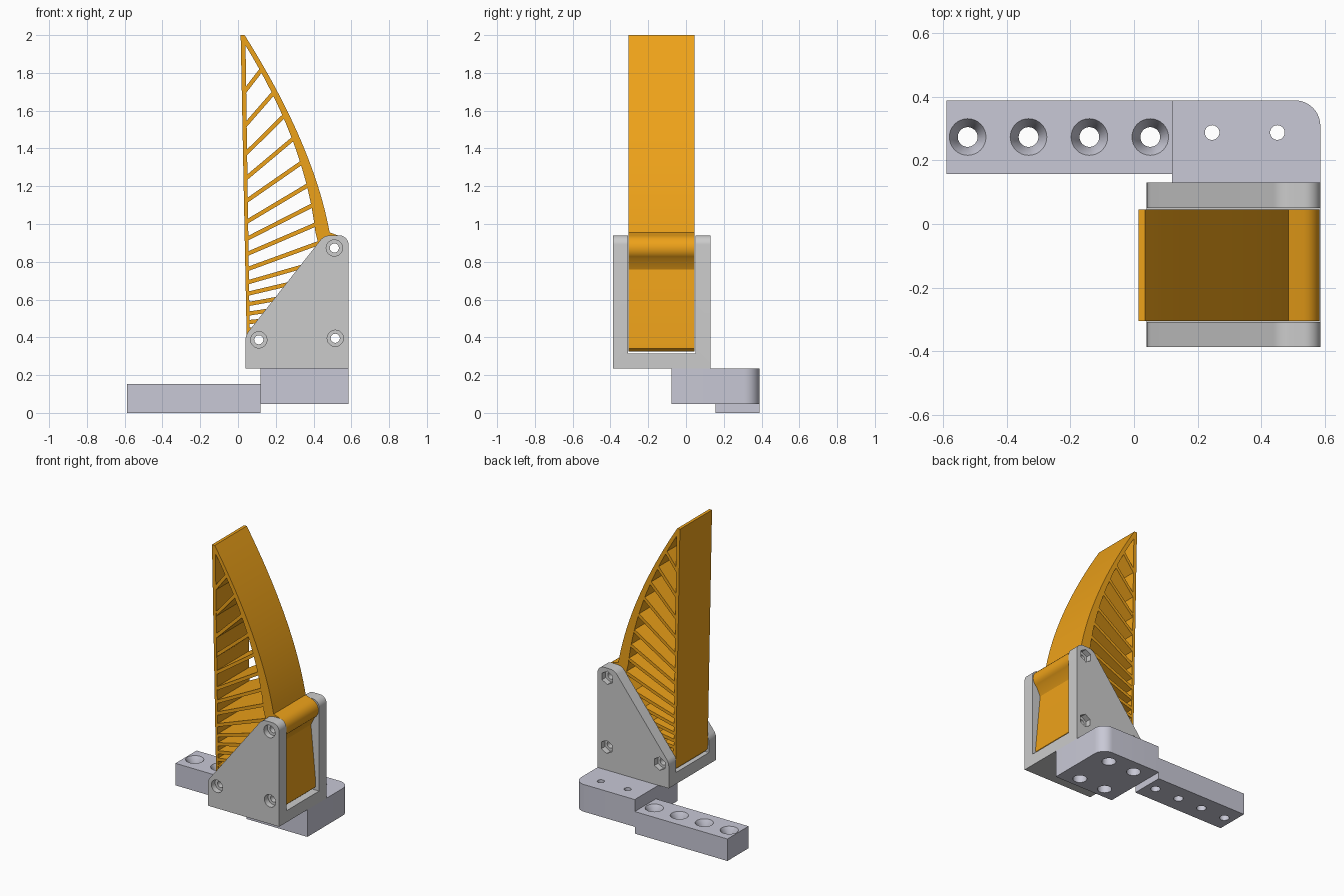
import bpy, bmesh, math
from mathutils import Matrix, Vector

if "Cube" in bpy.data.objects:
    bpy.data.objects.remove(bpy.data.objects["Cube"])


def obj_from(name, bm):
    bmesh.ops.recalc_face_normals(bm, faces=bm.faces)
    me = bpy.data.meshes.new(name)
    bm.to_mesh(me)
    bm.free()
    ob = bpy.data.objects.new(name, me)
    bpy.context.collection.objects.link(ob)
    return ob


def add_prism(bm, pts, axis, a, b):
    # extrude a 2D outline along y (points are x,z) or z (points are x,y)
    place = (lambda p, t: (p[0], t, p[1])) if axis == 'y' else (lambda p, t: (p[0], p[1], t))
    lo = [bm.verts.new(place(p, a)) for p in pts]
    hi = [bm.verts.new(place(p, b)) for p in pts]
    bm.faces.new(lo)
    bm.faces.new(hi[::-1])
    n = len(pts)
    for i in range(n):
        j = (i + 1) % n
        bm.faces.new((lo[i], lo[j], hi[j], hi[i]))


def prism(name, pts, axis, a, b):
    bm = bmesh.new()
    add_prism(bm, pts, axis, a, b)
    return obj_from(name, bm)


def rect(x0, x1, y0, y1):
    return [(x0, y0), (x1, y0), (x1, y1), (x0, y1)]


def arc(cx, cy, r, a0, a1, n=10):
    angs = [math.radians(a0 + (a1 - a0) * i / n) for i in range(n + 1)]
    return [(cx + r * math.cos(a), cy + r * math.sin(a)) for a in angs]


def bezier(p0, p1, p2, n=24):
    return [tuple((1 - t) ** 2 * a + 2 * t * (1 - t) * b + t * t * c
                  for a, b, c in zip(p0, p1, p2)) for t in [i / n for i in range(n + 1)]]


def cone(start, end, r0, r1=None, seg=32):
    # round or hexagonal cutter between two points
    s, e = Vector(start), Vector(end)
    rot = (e - s).to_track_quat('Z', 'Y').to_matrix().to_4x4()
    bm = bmesh.new()
    bmesh.ops.create_cone(bm, cap_ends=True, segments=seg, radius1=r0,
                          radius2=r0 if r1 is None else r1, depth=(e - s).length,
                          matrix=Matrix.Translation((s + e) / 2) @ rot)
    return obj_from("cutter", bm)


def cut(ob, cutters):
    for c in cutters:
        c.hide_render = True
        m = ob.modifiers.new("cut", 'BOOLEAN')
        m.operation, m.solver, m.object = 'DIFFERENCE', 'EXACT', c
        bpy.context.view_layer.objects.active = ob
        bpy.ops.object.modifier_apply(modifier=m.name)
        bpy.data.objects.remove(c, do_unlink=True)


def material(name, color):
    m = bpy.data.materials.new(name)
    m.diffuse_color = color
    m.use_nodes = True
    m.node_tree.nodes["Principled BSDF"].inputs["Base Color"].default_value = m.diffuse_color
    return m


PINS = [(0.11, 0.387), (0.51, 0.873), (0.515, 0.395)]
F0, F1 = -0.304, 0.046      # finger depth range

# long arm with four countersunk screw holes
arm = prism("mounting_arm", rect(-0.588, 0.12, 0.157, 0.388), 'z', 0.0, 0.152)
for i in range(4):
    x = -0.522 + 0.191 * i
    cut(arm, [cone((x, 0.273, -0.1), (x, 0.273, 0.3), 0.031),
              cone((x, 0.273, 0.102), (x, 0.273, 0.153), 0.031, 0.058)])

# mounting block with one rounded corner and counterbores underneath
block = prism("mounting_block",
              [(0.12, -0.078), (0.585, -0.078)] + arc(0.505, 0.308, 0.08, 0, 90)
              + [(0.12, 0.388)], 'z', 0.047, 0.235)
for x in (0.245, 0.45):
    for y in (0.0, 0.287):
        cut(block, [cone((x, y, -0.1), (x, y, 0.4), 0.023),
                    cone((x, y, 0.0), (x, y, 0.11), 0.045)])

# U-shaped bracket: two triangular cheeks on a floor plate
cheek = ([(0.04, 0.235), (0.585, 0.235)] + arc(0.535, 0.89, 0.05, 0, 90)
         + arc(0.49, 0.87, 0.07, 90, 142) + arc(0.11, 0.387, 0.07, 142, 180))
bracket = prism("bracket", cheek, 'y', -0.386, 0.131)
gap = bmesh.new()
add_prism(gap, rect(-1, 2, 0.315, 2), 'y', -0.308, 0.05)
cut(bracket, [obj_from("cutter", gap)])
for x, z in PINS:
    cut(bracket, [cone((x, -0.6, z), (x, 0.4, z), 0.024),
                  cone((x, -0.5, z), (x, -0.346, z), 0.043),
                  cone((x, 0.091, z), (x, 0.3, z), 0.046, seg=6)])

# flexible finger: thin front wall, curved back wall and pinned base
outline = ([(0.047, 0.345), (0.06, 0.325), (0.545, 0.325), (0.562, 0.34), (0.562, 0.37),
            (0.525, 0.76)]
           + arc(0.515, 0.873, 0.068, -55, 75)
           + bezier((0.485, 0.955), (0.40, 1.42), (0.035, 2.0)) + [(0.014, 2.0)])
inner = bezier((0.04, 1.945), (0.355, 1.43), (0.41, 0.955))
finger = prism("finger_shell", outline, 'y', F0, F1)
cut(finger, [prism("cutter", inner + [(0.43, 0.88), (0.08, 0.43), (0.062, 0.43)],
                   'y', -0.5, 0.3)])
cut(finger, [cone((x, -0.6, z), (x, 0.4, z), 0.024) for x, z in PINS])

# cross ribs between the finger walls, flatter toward the base
ribs = bmesh.new()
RIBS = [(1.70, 1.82), (1.52, 1.70), (1.37, 1.58), (1.24, 1.46), (1.12, 1.33),
        (1.01, 1.21), (0.92, 1.10), (0.84, 1.00), (0.76, 0.90), (0.69, 0.80),
        (0.63, 0.72), (0.575, 0.645), (0.525, 0.58), (0.48, 0.52), (0.44, 0.47)]
for zl, zr in RIBS:
    xr = min(inner, key=lambda p: abs(p[1] - zr))[0] + 0.012 if zr > 0.95 else 0.43
    xl = 0.03 + 0.021 * (2 - zl) / 1.6
    h = 0.011 * math.hypot(xr - xl, zr - zl) / (xr - xl)
    add_prism(ribs, [(xl, zl - h), (xr, zr - h), (xr, zr + h), (xl, zl + h)],
              'y', F0 + 0.001, F1 - 0.001)
rib_ob = obj_from("finger_ribs", ribs)

# colours and smooth shading
orange = material("orange", (0.85, 0.36, 0.01, 1))
pale = material("pale_grey", (0.58, 0.58, 0.67, 1))
for ob, m in ((finger, orange), (rib_ob, orange), (arm, pale), (block, pale)):
    ob.data.materials.clear()
    ob.data.materials.append(m)
bpy.ops.object.select_all(action='DESELECT')
for ob in (arm, block, bracket, finger, rib_ob):
    ob.select_set(True)
bpy.context.view_layer.objects.active = finger
bpy.ops.object.shade_smooth_by_angle(angle=math.radians(30))
